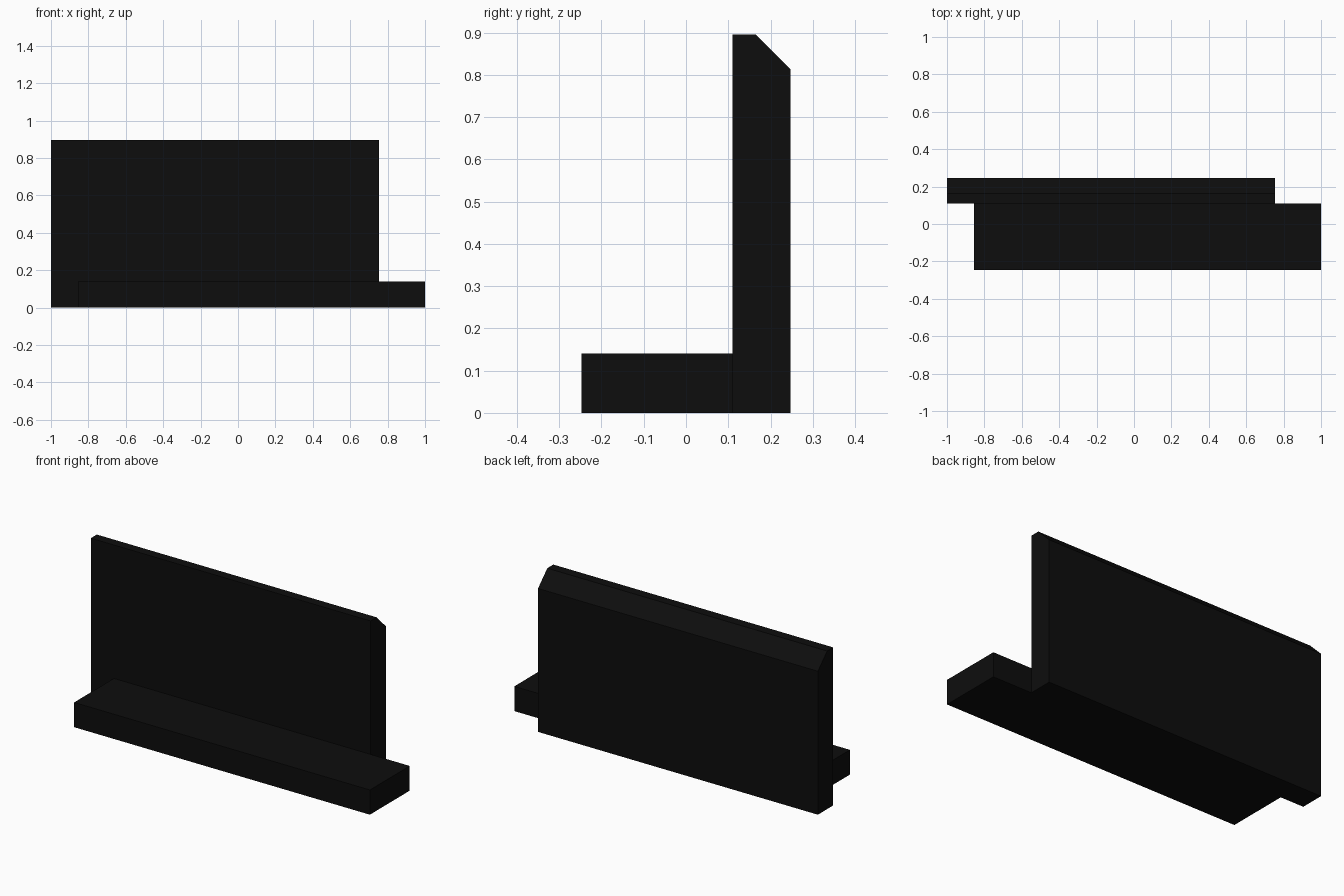
import bpy
import bmesh

default = bpy.data.objects.get("Cube")
if default:
    bpy.data.objects.remove(default, do_unlink=True)

# Single near-black finish
black = bpy.data.materials.new("matte_black")
black.use_nodes = True
colour = (0.004, 0.004, 0.004, 1)
black.diffuse_color = colour
black.node_tree.nodes["Principled BSDF"].inputs["Base Color"].default_value = colour


def extrude_profile(name, profile, x_min, x_max):
    """Sweep a closed (y, z) profile along x."""
    bm = bmesh.new()
    face = bm.faces.new([bm.verts.new((x_min, y, z)) for y, z in profile])
    swept = bmesh.ops.extrude_face_region(bm, geom=[face])
    moved = [v for v in swept["geom"] if isinstance(v, bmesh.types.BMVert)]
    bmesh.ops.translate(bm, verts=moved, vec=(x_max - x_min, 0, 0))
    bmesh.ops.recalc_face_normals(bm, faces=bm.faces[:])
    mesh = bpy.data.meshes.new(name)
    bm.to_mesh(mesh)
    bm.free()
    mesh.materials.append(black)
    obj = bpy.data.objects.new(name, mesh)
    bpy.context.collection.objects.link(obj)
    return obj


front, joint, back = -0.247, 0.11, 0.247

# Upright panel with a chamfered rear top edge
extrude_profile("back_panel",
                [(joint, 0), (back, 0), (back, 0.813), (0.164, 0.896), (joint, 0.896)],
                -1.0, 0.755)

# Low ledge, offset sideways along the front of the panel
extrude_profile("front_ledge",
                [(front, 0), (joint, 0), (joint, 0.14), (front, 0.14)],
                -0.855, 1.0)
